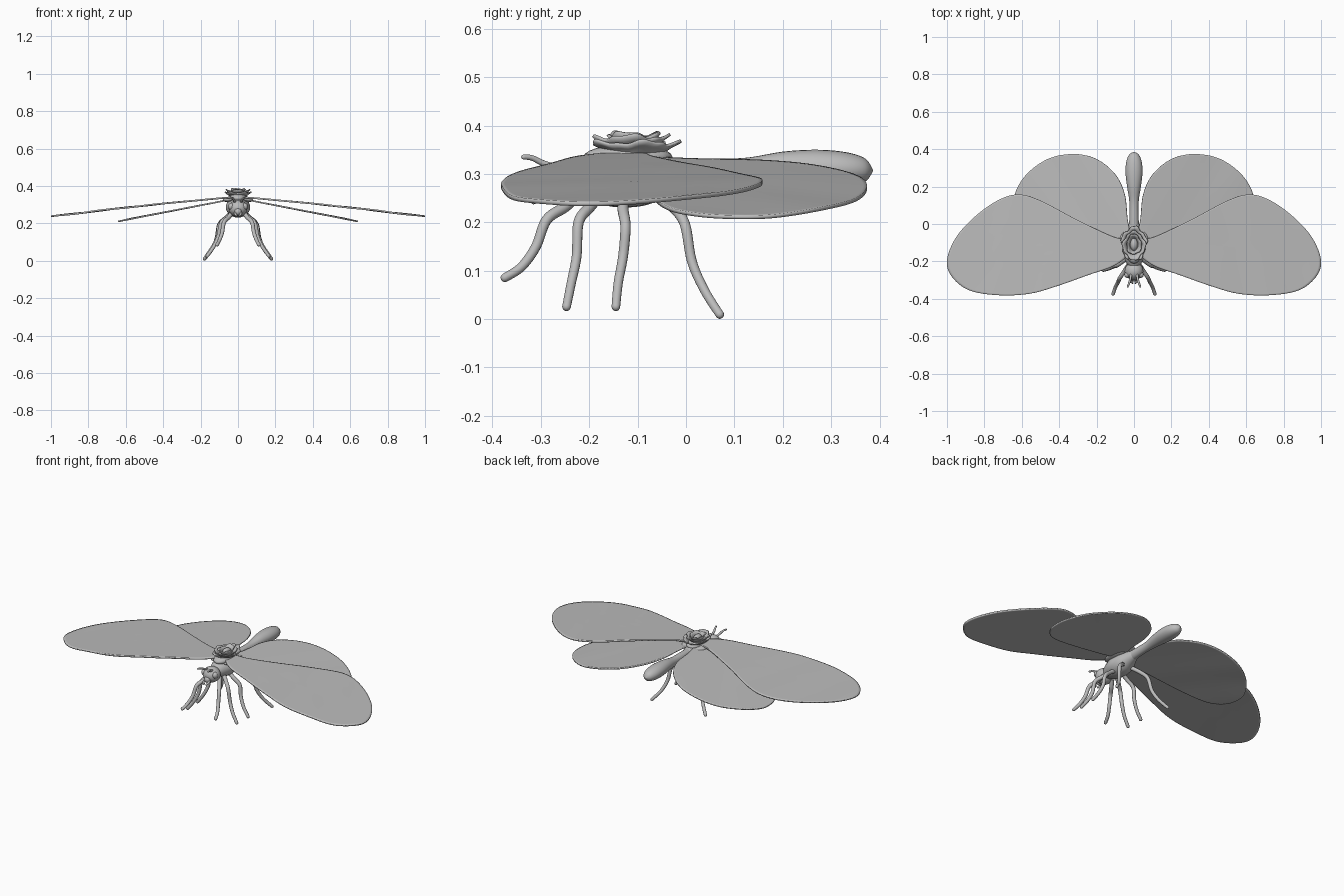
import bpy, bmesh, math
from math import sin, cos, pi
from mathutils import Vector

cube = bpy.data.objects.get("Cube")
if cube:
    bpy.data.objects.remove(cube, do_unlink=True)

grey = bpy.data.materials.new("plain grey")
grey.use_nodes = True
GREY = (0.5, 0.5, 0.5, 1)
grey.diffuse_color = GREY
grey.node_tree.nodes["Principled BSDF"].inputs["Base Color"].default_value = GREY


def finish(name, bm, thickness=0, angle=60):
    bmesh.ops.recalc_face_normals(bm, faces=bm.faces)
    mesh = bpy.data.meshes.new(name)
    bm.to_mesh(mesh)
    bm.free()
    mesh.materials.append(grey)
    ob = bpy.data.objects.new(name, mesh)
    bpy.context.collection.objects.link(ob)
    if thickness:
        mod = ob.modifiers.new("thickness", "SOLIDIFY")
        mod.thickness = thickness
        mod.offset = 0
    bpy.ops.object.select_all(action="DESELECT")
    ob.select_set(True)
    bpy.context.view_layer.objects.active = ob
    bpy.ops.object.shade_smooth_by_angle(angle=math.radians(angle))
    return ob


def smooth_points(points, steps, closed=False):
    """Catmull-Rom curve through points of any dimension."""
    pts = [Vector(p) for p in points]
    n = len(pts)
    get = (lambda i: pts[i % n]) if closed else (lambda i: pts[max(0, min(n - 1, i))])
    out = []
    for i in range(n if closed else n - 1):
        a, b, c, d = (get(i + k) for k in (-1, 0, 1, 2))
        for s in range(steps):
            t = s / steps
            out.append(0.5 * (2 * b + (c - a) * t + (2 * a - 5 * b + 4 * c - d) * t * t
                              + (3 * b - a - 3 * c + d) * t ** 3))
    if not closed:
        out.append(pts[-1])
    return out


def bridge(bm, rings):
    for a, b in zip(rings, rings[1:]):
        for i in range(len(a)):
            j = (i + 1) % len(a)
            bm.faces.new((a[i], a[j], b[j], b[i]))


def body(name, stations, sides=24):
    """Loft along y: each station is (y, centre z, half width, half height)."""
    bm = bmesh.new()
    rings = []
    for y, z in ((s[0], s[1:]) for s in [tuple(v) for v in map(tuple, smooth4(stations))]):
        cz, w, h = z
        rings.append([bm.verts.new((max(w, 0.002) * cos(2 * pi * i / sides), y,
                                    cz + max(h, 0.002) * sin(2 * pi * i / sides)))
                      for i in range(sides)])
    bridge(bm, rings)
    bm.faces.new(rings[0])
    bm.faces.new(rings[-1])
    return finish(name, bm)


def smooth4(stations):
    return smooth_points(stations, 5)


def tube(name, path, radius, sides=12):
    """Round limb along a smoothed path, with a rounded tip."""
    pts = smooth_points(path, 6)
    bm = bmesh.new()
    rings = []
    end = (pts[-1] - pts[-2]).normalized()
    radii = [radius * (1.15 - 0.3 * i / len(pts)) for i in range(len(pts))]
    pts += [pts[-1] + end * radius * 0.5, pts[-1] + end * radius * 0.75]
    radii += [radius * 0.65, radius * 0.2]
    for i, p in enumerate(pts):
        d = (pts[min(i + 1, len(pts) - 1)] - pts[max(i - 1, 0)]).normalized()
        u = d.cross(Vector((1, 0.2, 0.1))).normalized()
        v = d.cross(u)
        rings.append([bm.verts.new(p + radii[i] * (u * cos(2 * pi * k / sides)
                                                   + v * sin(2 * pi * k / sides)))
                      for k in range(sides)])
    bridge(bm, rings)
    bm.faces.new(rings[0])
    bm.faces.new(rings[-1])
    return finish(name, bm)


def wing(name, outline, centre, height, side, thickness):
    """Thin sheet: outline shrunk towards a centre, draped on height(x, y)."""
    edge = smooth_points(outline, 6, closed=True)
    mid = Vector(centre)
    bm = bmesh.new()

    def vert(p):
        return bm.verts.new((side * p.x, p.y, height(p.x, p.y)))
    rings = [[vert(mid.lerp(p, f)) for p in edge] for f in (1, 0.97, 0.85, 0.65, 0.45, 0.25, 0.1)]
    bridge(bm, rings)
    hub = vert(mid)
    last = rings[-1]
    for i in range(len(last)):
        bm.faces.new((last[i], last[(i + 1) % len(last)], hub))
    return finish(name, bm, thickness)


def ball(name, centre, size):
    bm = bmesh.new()
    bmesh.ops.create_uvsphere(bm, u_segments=20, v_segments=12, radius=1)
    for v in bm.verts:
        v.co = Vector(centre) + Vector(a * b for a, b in zip(v.co, size))
    return finish(name, bm)


# Body
body("abdomen", [(-0.06, 0.30, 0.03, 0.03), (0.03, 0.305, 0.025, 0.027), (0.12, 0.307, 0.025, 0.026),
                 (0.2, 0.312, 0.037, 0.034), (0.27, 0.312, 0.045, 0.038), (0.33, 0.31, 0.042, 0.035),
                 (0.37, 0.308, 0.026, 0.024), (0.386, 0.307, 0.002, 0.002)])
body("thorax", [(-0.23, 0.285, 0.025, 0.025), (-0.2, 0.285, 0.045, 0.042), (-0.14, 0.286, 0.064, 0.055),
                (-0.08, 0.288, 0.06, 0.052), (-0.03, 0.297, 0.04, 0.037), (0.02, 0.304, 0.02, 0.02)])
ball("head", (0, -0.252, 0.28), (0.05, 0.048, 0.045))
ball("snout", (0, -0.29, 0.262), (0.02, 0.018, 0.02))

# Wing shapes for the left side
FORE = [(0.02, -0.15), (0.1, -0.22), (0.25, -0.275), (0.42, -0.335), (0.56, -0.373), (0.72, -0.381),
        (0.88, -0.355), (0.975, -0.28), (0.999, -0.19), (0.95, -0.07), (0.85, 0.04), (0.73, 0.125),
        (0.62, 0.158), (0.5, 0.125), (0.3, 0.02), (0.12, -0.065), (0.03, -0.09)]
HIND = [(0.02, -0.09), (0.035, 0.03), (0.05, 0.16), (0.1, 0.265), (0.2, 0.347), (0.32, 0.374),
        (0.45, 0.352), (0.56, 0.28), (0.625, 0.19), (0.64, 0.11), (0.62, 0.03), (0.55, -0.035),
        (0.4, -0.075), (0.2, -0.1), (0.08, -0.11)]


def fore_height(x, y):
    return 0.342 - 0.082 * x - 0.024 * x * x + 0.002 * sin(x * 22 + y * 5) * x


def hind_height(x, y):
    return 0.335 - 0.193 * x + 0.002 * sin(x * 20 - y * 12) * x


LEGS = {
    "front_leg": [(0.03, -0.22, 0.26), (0.05, -0.25, 0.232), (0.075, -0.288, 0.205),
                  (0.085, -0.31, 0.15), (0.1, -0.34, 0.108), (0.112, -0.375, 0.085)],
    "second_leg": [(0.03, -0.18, 0.255), (0.06, -0.2, 0.23), (0.09, -0.222, 0.2),
                   (0.105, -0.226, 0.13), (0.13, -0.237, 0.075), (0.165, -0.247, 0.025)],
    "third_leg": [(0.03, -0.13, 0.25), (0.065, -0.13, 0.225), (0.1, -0.125, 0.19),
                  (0.11, -0.13, 0.13), (0.135, -0.14, 0.075), (0.17, -0.145, 0.025)],
    "hind_leg": [(0.03, -0.06, 0.26), (0.065, -0.025, 0.23), (0.1, -0.002, 0.195),
                 (0.115, 0.012, 0.12), (0.14, 0.038, 0.06), (0.18, 0.07, 0.009)],
}

for side, label in ((1, "left"), (-1, "right")):
    wing(label + "_forewing", FORE, (0.55, -0.12), fore_height, side, 0.009)
    wing(label + "_hindwing", HIND, (0.32, 0.12), hind_height, side, 0.008)
    for leg, path in LEGS.items():
        tube(label + "_" + leg, [(side * x, y, z) for x, y, z in path], 0.0105)
    ball(label + "_eye", (side * 0.036, -0.272, 0.29), (0.016, 0.016, 0.018))
    tube(label + "_antenna", [(side * 0.015, -0.26, 0.31), (side * 0.02, -0.295, 0.322),
                              (side * 0.027, -0.318, 0.333), (side * 0.034, -0.336, 0.335)], 0.006)
    tube(label + "_jaw", [(side * 0.012, -0.285, 0.26), (side * 0.016, -0.305, 0.252),
                          (side * 0.008, -0.315, 0.242)], 0.006)
    # Swollen joint where the wings meet the body
    ball(label + "_wing_joint", (side * 0.04, -0.11, 0.325), (0.04, 0.075, 0.014))


# Ruffled flower on the back
def ruffle(name, centre_y, low, high, half_x, half_y, waves, phase):
    bm = bmesh.new()
    rings = []
    for t in (0, 0.35, 0.7, 1):
        ring = []
        for i in range(64):
            a = 2 * pi * i / 64
            wave = sin(waves * a + phase) + 0.5 * sin((2 * waves + 1) * a)
            r = 0.55 + 0.4 * t ** 1.5 + 0.07 * t * wave
            ring.append(bm.verts.new((half_x * r * cos(a), centre_y + half_y * r * sin(a),
                                      low + (high - low) * t + 0.004 * t * wave)))
        rings.append(ring)
    bridge(bm, rings)
    return finish(name, bm, 0.006)


ball("flower_base", (0, -0.12, 0.335), (0.05, 0.092, 0.026))
ruffle("outer_petals", -0.105, 0.338, 0.364, 0.07, 0.094, 5, 0.4)
ruffle("middle_petals", -0.115, 0.345, 0.376, 0.062, 0.078, 4, 1.5)
ruffle("inner_petals", -0.11, 0.35, 0.382, 0.04, 0.056, 3, 2.6)
ball("flower_heart", (0, -0.11, 0.36), (0.02, 0.034, 0.024))
